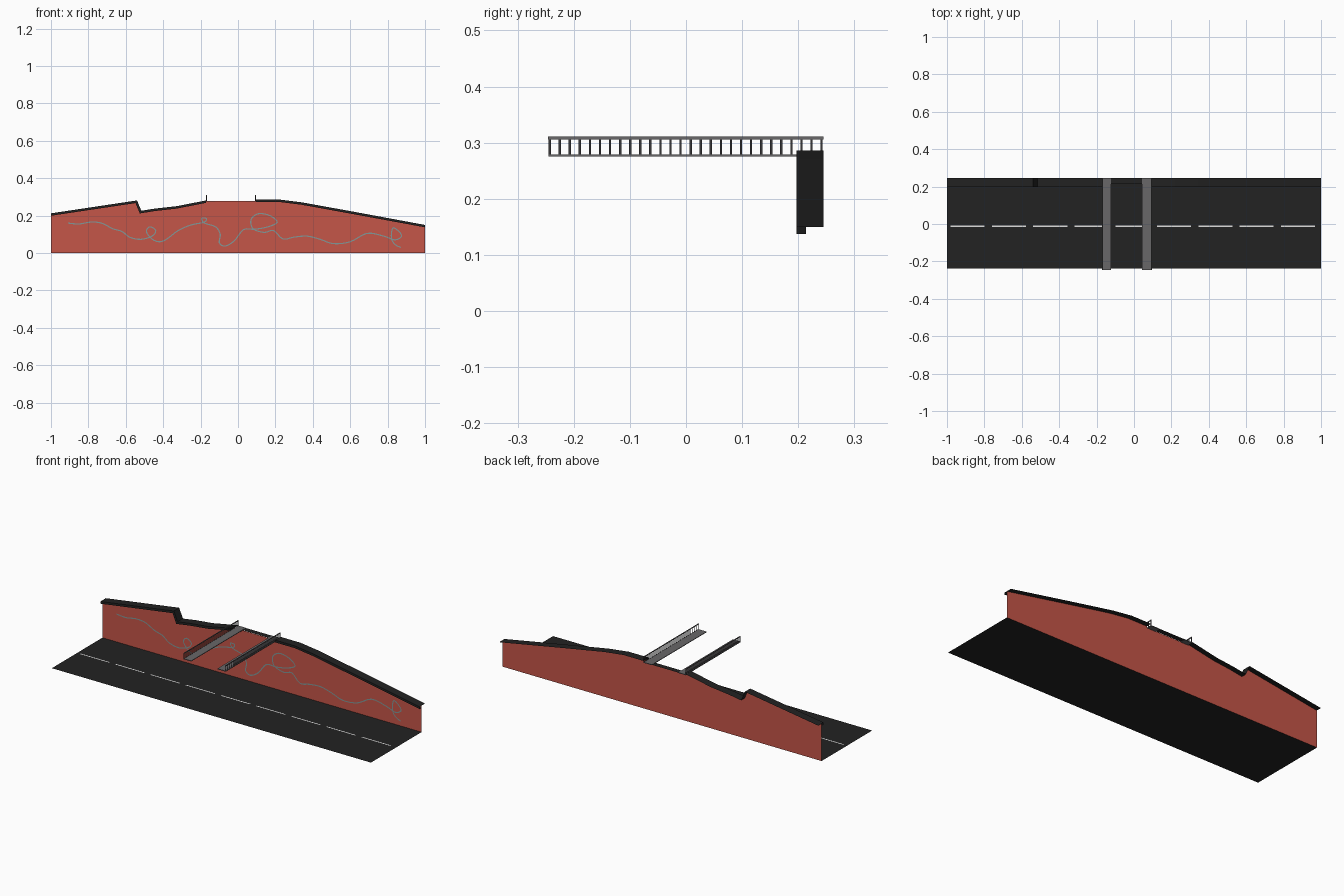
import bpy, bmesh
from mathutils import Vector

if "Cube" in bpy.data.objects:
    bpy.data.objects.remove(bpy.data.objects["Cube"])


def material(name, rgb):
    m = bpy.data.materials.new(name)
    m.diffuse_color = (*rgb, 1)
    m.use_nodes = True
    m.node_tree.nodes["Principled BSDF"].inputs["Base Color"].default_value = m.diffuse_color
    return m


RED = material("red wall", (0.56, 0.092, 0.066))
BLACK = material("asphalt black", (0.016, 0.016, 0.016))
GRAY = material("metal gray", (0.14, 0.135, 0.14))
DARK = material("dark post", (0.04, 0.038, 0.04))
TEAL = material("chalk teal", (0.22, 0.31, 0.31))
WHITE = material("line white", (0.75, 0.75, 0.75))


def finish(name, bm, mat, fix=False):
    if fix:
        bmesh.ops.recalc_face_normals(bm, faces=bm.faces)
    me = bpy.data.meshes.new(name)
    bm.to_mesh(me)
    bm.free()
    me.materials.append(mat)
    ob = bpy.data.objects.new(name, me)
    bpy.context.collection.objects.link(ob)
    return ob


def quad(bm, *pts):
    bm.faces.new([bm.verts.new(p) for p in pts])


def flat(bm, x0, x1, y0, y1, z):
    quad(bm, (x0, y0, z), (x1, y0, z), (x1, y1, z), (x0, y1, z))


def box(bm, x0, x1, y0, y1, z0, z1):
    r = bmesh.ops.create_cube(bm, size=1)["verts"]
    for v in r:
        v.co = (x1 if v.co.x > 0 else x0, y1 if v.co.y > 0 else y0,
                z1 if v.co.z > 0 else z0)


def offset(pts, d):
    """Shift a 2D polyline sideways (to the right of travel), mitred."""
    out = []
    for i, p in enumerate(pts):
        a = (p - pts[i - 1]).normalized() if i else None
        b = (pts[i + 1] - p).normalized() if i < len(pts) - 1 else None
        a, b = a or b, b or a
        t = a + b
        t = t.normalized() if t.length > 1e-4 else a
        n = Vector((t.y, -t.x))
        k = max(0.6, n.dot(Vector((a.y, -a.x))))
        out.append(p + n * d / k)
    return out


# road
bm = bmesh.new()
flat(bm, -1, 1, -0.238, 0.2145, 0)
finish("road", bm, BLACK)

# dashed centre line
bm = bmesh.new()
for i in range(9):
    x = -0.98 + 0.2206 * i
    flat(bm, x, x + 0.182, -0.016, -0.009, 0.001)
finish("centre_line", bm, WHITE)

# wall outline: left run, level gap between the walkways, right run
LEFT = [Vector(p) for p in ((-1, .212), (-.54, .281), (-.517, .226), (-.44, .238),
                            (-.33, .25), (-.17, .281))]
RIGHT = [Vector(p) for p in ((.095, .286), (.22, .286), (.34, .271), (.6, .224), (1, .15))]
MID = [Vector((-.17, .278)), Vector((.095, .278))]
WALL_Y = 0.2145
bm = bmesh.new()
top = LEFT + MID + RIGHT
for a, b in zip(top, top[1:]):
    if b.x - a.x > 1e-4:
        quad(bm, (a.x, WALL_Y, 0), (b.x, WALL_Y, 0),
             (b.x, WALL_Y, b.y - .001), (a.x, WALL_Y, a.y - .001))
finish("wall", bm, RED)

# black coping with a front lip
for name, run in (("coping_left", LEFT), ("coping_right", RIGHT)):
    bm = bmesh.new()
    low = offset(run, 0.013)
    low[0].x, low[-1].x = run[0].x, run[-1].x
    rows = [[bm.verts.new(p) for p in ((t.x, .245, t.y), (t.x, .197, t.y),
                                       (l.x, .197, l.y), (l.x, .214, l.y))]
            for t, l in zip(run, low)]
    for r, s in zip(rows, rows[1:]):
        for j in range(3):
            bm.faces.new((r[j], r[j + 1], s[j + 1], s[j]))
    finish(name, bm, BLACK)
bm = bmesh.new()
flat(bm, -.17, .095, WALL_Y, .245, .278)
finish("coping_middle", bm, BLACK)

# overhead walkways with railings at their outer edges
for side, x0, x1, rx in (("left", -.17, -.122, -.17), ("right", .042, .095, .092)):
    bm = bmesh.new()
    box(bm, x0, x1, -.245, .245, .2755, .279)
    finish("walkway_" + side, bm, GRAY)
    bm = bmesh.new()
    box(bm, rx, rx + .003, -.246, .245, .306, .311)
    finish("top_rail_" + side, bm, GRAY)
    bm = bmesh.new()
    for i in range(28):
        y = -.243 + i * .01795
        box(bm, rx, rx + .003, y - .002, y + .002, .279, .306)
    finish("rail_posts_" + side, bm, DARK)

# wandering chalk scribble on the wall, in hundredths of a unit
PATH = [(-91, 16), (-85, 15.5), (-79, 16.5), (-73, 16), (-67, 13), (-62, 11.5), (-58, 8.5),
        (-52, 7.3), (-46, 9), (-44, 12), (-47, 14), (-49, 11.5), (-46, 7.5), (-42, 6),
        (-38, 7.5), (-32, 12), (-25, 15), (-18, 16.5), (-17, 18.5), (-19.5, 18.5),
        (-18, 16), (-12, 14), (-9.5, 10), (-10, 5.5), (-7, 3.7), (-2, 6.5), (3, 12.5),
        (9, 12.7), (16, 14), (21, 16.5), (17, 20), (11, 21), (7, 18), (8, 13), (14, 11),
        (19, 12), (24, 7.5), (30, 8.5), (37, 9), (44, 7.3), (51, 5), (60, 6), (69, 10.5),
        (78, 9), (84, 7), (87.5, 9.5), (83, 13.5), (82, 8), (84, 4.5), (87, 3)]
pts = [Vector(p) / 100 for p in PATH]
ext = [pts[0]] + pts + [pts[-1]]
smooth = []
for a, b, c, d in zip(ext, ext[1:], ext[2:], ext[3:]):
    for k in range(4):
        t = k / 4
        smooth.append(.5 * (2 * b + (c - a) * t + (2 * a - 5 * b + 4 * c - d) * t * t
                            + (3 * b - a - 3 * c + d) * t ** 3))
smooth.append(pts[-1])
bm = bmesh.new()
lo, hi = offset(smooth, .003), offset(smooth, -.003)
for i in range(len(smooth) - 1):
    quad(bm, *[(p.x, .211, p.y) for p in (lo[i], lo[i + 1], hi[i + 1], hi[i])])
finish("wall_scribble", bm, TEAL)
